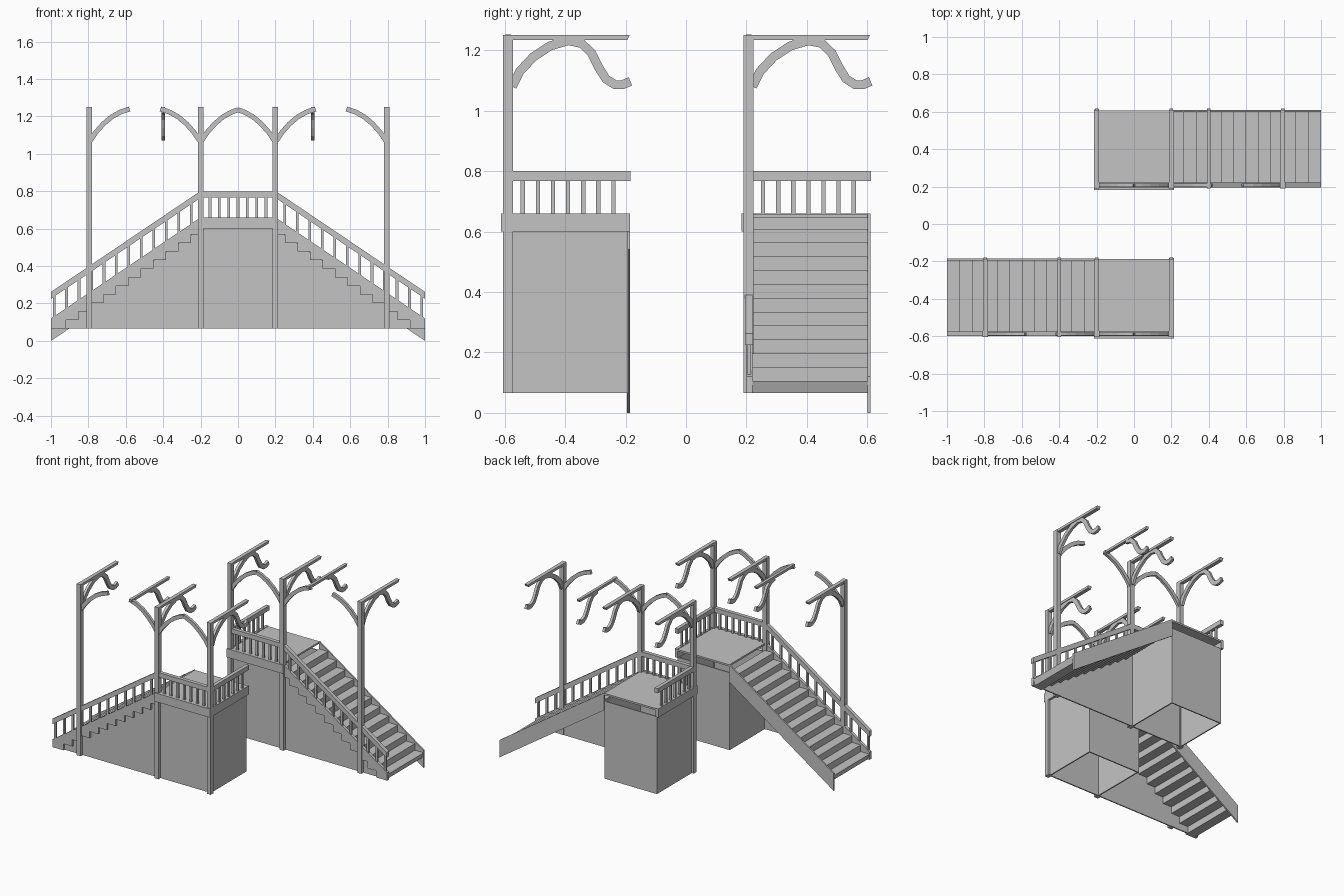
import bpy, bmesh
from mathutils import Vector

if "Cube" in bpy.data.objects:
    bpy.data.objects.remove(bpy.data.objects["Cube"], do_unlink=True)

grey = bpy.data.materials.new("plain_grey")
grey.use_nodes = True
grey.diffuse_color = (0.55, 0.55, 0.55, 1)
grey.node_tree.nodes["Principled BSDF"].inputs["Base Color"].default_value = (0.55, 0.55, 0.55, 1)

STEPS, RUN, RISE = 12, 0.8 / 12, 0.55 / 12
SLOPE = 0.675
BASE, FLOOR = 0.065, 0.66


def slope_z(x, z0):
    """Height of a line that starts at z0 at the foot of the stairs."""
    return z0 + SLOPE * (x + 1)


def rect(u0, u1, v0, v1):
    return [(u0, v0), (u1, v0), (u1, v1), (u0, v1)]


def sloped_band(x0, x1, low, high):
    return [(x0, slope_z(x0, low)), (x1, slope_z(x1, low)),
            (x1, slope_z(x1, high)), (x0, slope_z(x0, high))]


def ribbon(path, width):
    """Outline of a band that follows a path."""
    pts = [Vector(p) for p in path]
    left, right = [], []
    for i, p in enumerate(pts):
        d = (pts[min(i + 1, len(pts) - 1)] - pts[max(i - 1, 0)]).normalized()
        n = Vector((-d.y, d.x)) * width / 2
        left.append(tuple(p + n))
        right.append(tuple(p - n))
    return left + right[::-1]


def stair_line(shift, z0):
    """Zigzag of the steps, from foot to landing."""
    out = []
    for k in range(STEPS):
        z = z0 + RISE * k
        out += [(-1 + RUN * k + shift, z), (min(-1 + RUN * (k + 1) + shift, -0.2), z)]
    return out


def build(name, prisms, side, dy):
    """Extrude outlines: plane 'xz' runs along y, plane 'yz' runs along x."""
    bm = bmesh.new()
    for plane, outline, a, b in prisms:
        rings = []
        for t in (a, b):
            ring = []
            for u, v in outline:
                x, y = (u, t) if plane == "xz" else (t, u)
                ring.append(bm.verts.new((x * side, y + dy, v)))
            rings.append(ring)
        n = len(outline)
        bm.faces.new(rings[0])
        bm.faces.new(rings[1][::-1])
        for i in range(n):
            j = (i + 1) % n
            bm.faces.new((rings[0][j], rings[0][i], rings[1][i], rings[1][j]))
    bmesh.ops.recalc_face_normals(bm, faces=bm.faces)
    mesh = bpy.data.meshes.new(name)
    bm.to_mesh(mesh)
    bm.free()
    mesh.materials.append(grey)
    bpy.context.collection.objects.link(bpy.data.objects.new(name, mesh))


def staircase(tag, side, dy):
    def part(name, prisms):
        build(tag + "_" + name, prisms, side, dy)

    # Folded flight of steps
    part("steps", [("xz", stair_line(0, 0.105) + stair_line(0.015, BASE)[::-1], -0.58, -0.193)])

    # Front stringer with stepped lower edge, and the plain rear stringer
    part("front_stringer", [("xz", [(-1, BASE)] + stair_line(0.015, BASE)
                             + [(-0.2, FLOOR), (-1, 0.12)], -0.595, -0.575)])
    part("rear_stringer", [("xz", sloped_band(-1, -0.2, 0, 0.12), -0.195, -0.185)])

    # Wall below the flight
    part("stair_wall", [("xz", [(-0.985, BASE), (-0.2, BASE), (-0.2, 0.6),
                                (-0.985, BASE + 0.005)], -0.582, -0.574)])

    # Hollow base of the landing, open below
    part("landing_walls", [
        ("xz", rect(-0.2, 0.2, BASE, 0.6), -0.582, -0.574),
        ("xz", rect(-0.2, 0.2, BASE, 0.6), -0.2, -0.192),
        ("yz", rect(-0.58, -0.192, BASE, 0.6), -0.2, -0.192),
        ("yz", rect(-0.58, -0.192, BASE, 0.6), 0.192, 0.2)])

    # Landing floor and edge boards
    part("landing_floor", [("xz", rect(-0.2, 0.21, 0.645, 0.657), -0.6, -0.187)])
    part("edge_boards", [
        ("xz", rect(-0.215, 0.215, 0.6, FLOOR), -0.612, -0.59),
        ("yz", rect(-0.6, -0.185, 0.6, FLOOR), 0.195, 0.215)])

    # Posts
    part("posts", [("xz", rect(x - 0.015, x + 0.015, BASE, 1.25), -0.605, -0.572)
                   for x in (-0.795, -0.2, 0.2)])

    # Handrails
    part("handrails", [
        ("xz", sloped_band(-1, -0.2, 0.225, 0.262), -0.6, -0.574),
        ("xz", rect(-0.2, 0.2, 0.768, 0.8), -0.6, -0.574),
        ("yz", rect(-0.59, -0.183, 0.768, 0.8), 0.188, 0.213)])

    # Balusters
    bars = []
    for k in range(STEPS):
        x = -1 + RUN * (k + 0.25)
        bars.append(("xz", sloped_band(x - 0.007, x + 0.007, 0.11, 0.23), -0.593, -0.58))
    for k in range(7):
        x = -0.15 + 0.05 * k
        bars.append(("xz", rect(x - 0.007, x + 0.007, 0.65, 0.78), -0.593, -0.58))
        y = -0.54 + 0.05 * k
        bars.append(("yz", rect(y - 0.007, y + 0.007, 0.65, 0.78), 0.194, 0.207))
    part("balusters", bars)

    # Curved braces along the front: offsets from the post, going up
    curve = [(0.005, 1.07), (0.035, 1.115), (0.075, 1.16), (0.12, 1.198), (0.165, 1.223)]
    braces = []
    for x, way, end in ((-0.795, 1, (0.215, 1.24)), (-0.2, -1, (0.215, 1.24)),
                        (-0.2, 1, (0.2, 1.236)), (0.2, -1, (0.2, 1.236))):
        path = [(x + way * u, z) for u, z in curve + [end]]
        braces.append(("xz", ribbon(path, 0.026), -0.597, -0.579))
    part("front_braces", braces)

    # Overhead arms with braces and hooks
    brace = [(-0.575, 1.08), (-0.55, 1.13), (-0.505, 1.178), (-0.45, 1.214), (-0.39, 1.232)]
    hook = [(-0.39, 1.232), (-0.345, 1.222), (-0.312, 1.19), (-0.29, 1.145),
            (-0.265, 1.105), (-0.235, 1.086), (-0.21, 1.086), (-0.184, 1.097)]
    arms, arm_braces, hooks = [], [], []
    for x in (-0.795, -0.4, -0.2, 0.2):
        w = 0.01 if x == -0.4 else 0.013
        arms.append(("yz", [(-0.605, 1.233), (-0.195, 1.233), (-0.186, 1.25), (-0.605, 1.25)],
                     x - w, x + w))
        hooks.append(("yz", ribbon(hook, 0.03), x - 0.009, x + 0.009))
        if x != -0.4:
            arm_braces.append(("yz", ribbon(brace, 0.03), x - 0.009, x + 0.009))
    part("overhead_arms", arms)
    part("arm_braces", arm_braces)
    part("hooks", hooks)


# Two facing flights, mirrored left to right
staircase("front", 1, 0)
staircase("back", -1, 0.795)
